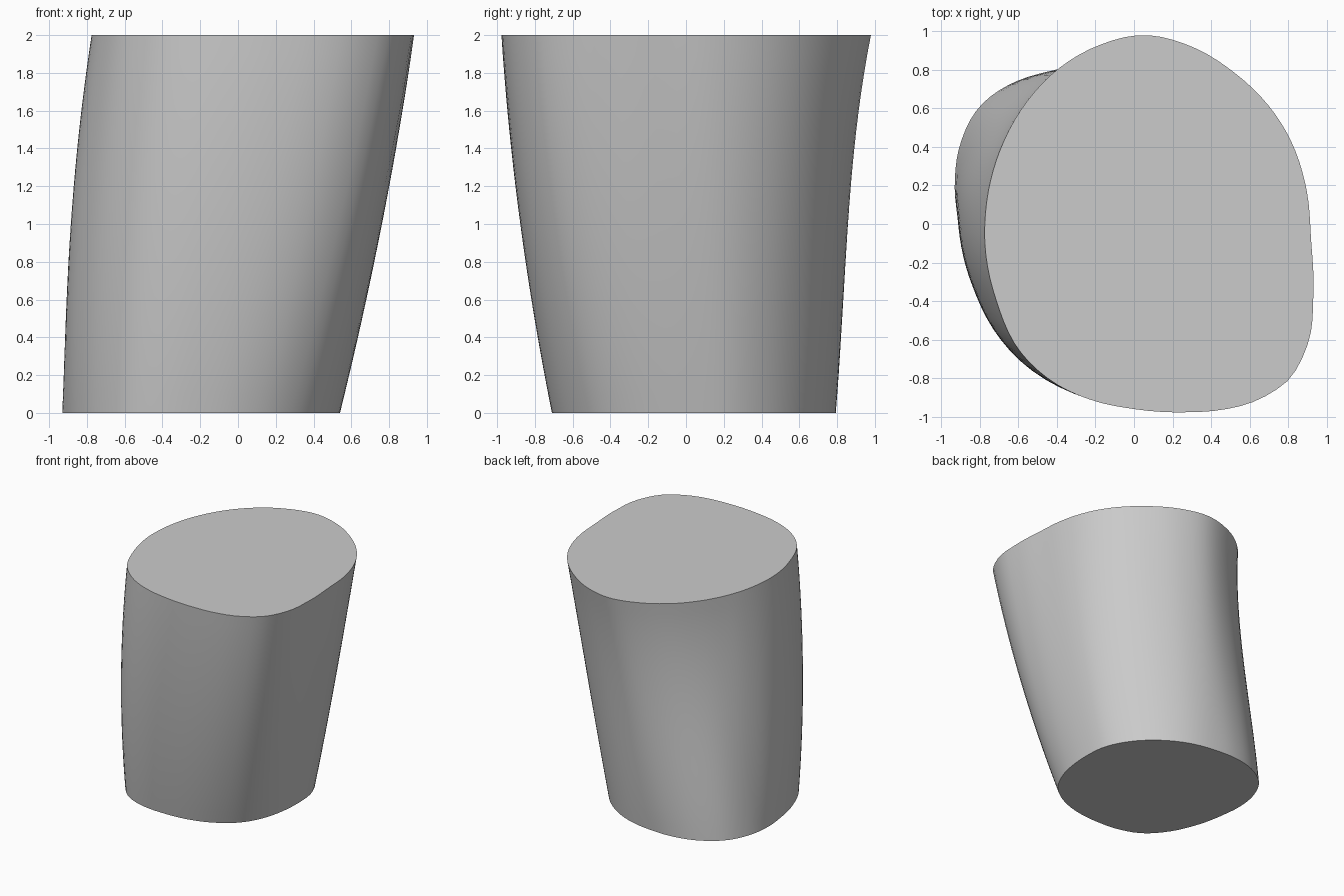
import bpy, bmesh
from math import atan2, hypot, cos, sin, tau

if "Cube" in bpy.data.objects:
    bpy.data.objects.remove(bpy.data.objects["Cube"])

# End outlines, counter-clockwise
TOP = [(.92, -.1), (.90, .15), (.80, .46), (.54, .77), (.3, .92), (.05, .98), (-.2, .92), (-.4, .8),
       (-.56, .63), (-.68, .42), (-.75, .2), (-.775, -.03), (-.72, -.38), (-.6, -.65), (-.42, -.82),
       (-.2, -.92), (0, -.96), (.25, -.977), (.45, -.965), (.6, -.93), (.73, -.865), (.81, -.80),
       (.88, -.68), (.92, -.55), (.93, -.38)]
BOTTOM = [(.54, .05), (.52, .25), (.42, .45), (.25, .62), (.05, .73), (-.2, .785), (-.4, .79),
          (-.6, .745), (-.8, .61), (-.9, .42), (-.93, .22), (-.91, 0), (-.85, -.25), (-.75, -.46),
          (-.6, -.62), (-.4, -.695), (-.2, -.71), (.02, -.69), (.22, -.62), (.38, -.5), (.49, -.3), (.53, -.12)]
# Outward swelling of the wall at mid height, every 45 degrees from +x
SWELL = [.03, 0, -.03, -.035, .04, .04, .035, .04]
SEG, RINGS = 96, 20


def periodic(samples, a):
    """Smooth periodic interpolation of (angle, value) samples."""
    s = sorted(samples)
    n = len(s)
    a %= tau
    i = max((k for k in range(n) if s[k][0] <= a), default=-1)
    pts = []
    for k in range(i - 1, i + 3):
        turn, j = divmod(k, n)
        pts.append((s[j][0] + turn * tau, s[j][1]))
    (a0, r0), (a1, r1), (a2, r2), (a3, r3) = pts
    h = a2 - a1
    u = (a - a1) / h
    m1, m2 = (r2 - r0) / (a2 - a0) * h, (r3 - r1) / (a3 - a1) * h
    return ((2*u**3 - 3*u**2 + 1) * r1 + (u**3 - 2*u**2 + u) * m1
            + (3*u**2 - 2*u**3) * r2 + (u**3 - u**2) * m2)


def polar(points, cx, cy):
    return [(atan2(y - cy, x - cx) % tau, hypot(x - cx, y - cy)) for x, y in points]


C0, C1 = (-.2, .04), (.08, 0)
bot, top = polar(BOTTOM, *C0), polar(TOP, *C1)
swell = [(k * tau / 8, v) for k, v in enumerate(SWELL)]

# Lofted body with flat end caps
bm = bmesh.new()
rings = []
for j in range(RINGS + 1):
    t = j / RINGS
    ring = []
    for i in range(SEG):
        a = tau * i / SEG
        s = periodic(swell, a)
        bump = s * (4 * t * (1 - t) if s > 0 else 6.75 * t * t * (1 - t))
        r0, r1 = periodic(bot, a), periodic(top, a)
        r = r0 + (r1 - r0) * t + bump
        cx, cy = (p + (q - p) * t for p, q in zip(C0, C1))
        ring.append(bm.verts.new((cx + r * cos(a), cy + r * sin(a), 2 * t)))
    rings.append(ring)
for lo, hi in zip(rings, rings[1:]):
    for i in range(SEG):
        k = (i + 1) % SEG
        bm.faces.new((lo[i], lo[k], hi[k], hi[i]))
bm.faces.new(rings[0][::-1])
bm.faces.new(rings[-1])

mesh = bpy.data.meshes.new("tapered_body")
bm.to_mesh(mesh)
bm.free()
body = bpy.data.objects.new("tapered_body", mesh)
bpy.context.collection.objects.link(body)
bpy.context.view_layer.objects.active = body
body.select_set(True)
bpy.ops.object.shade_smooth_by_angle()
